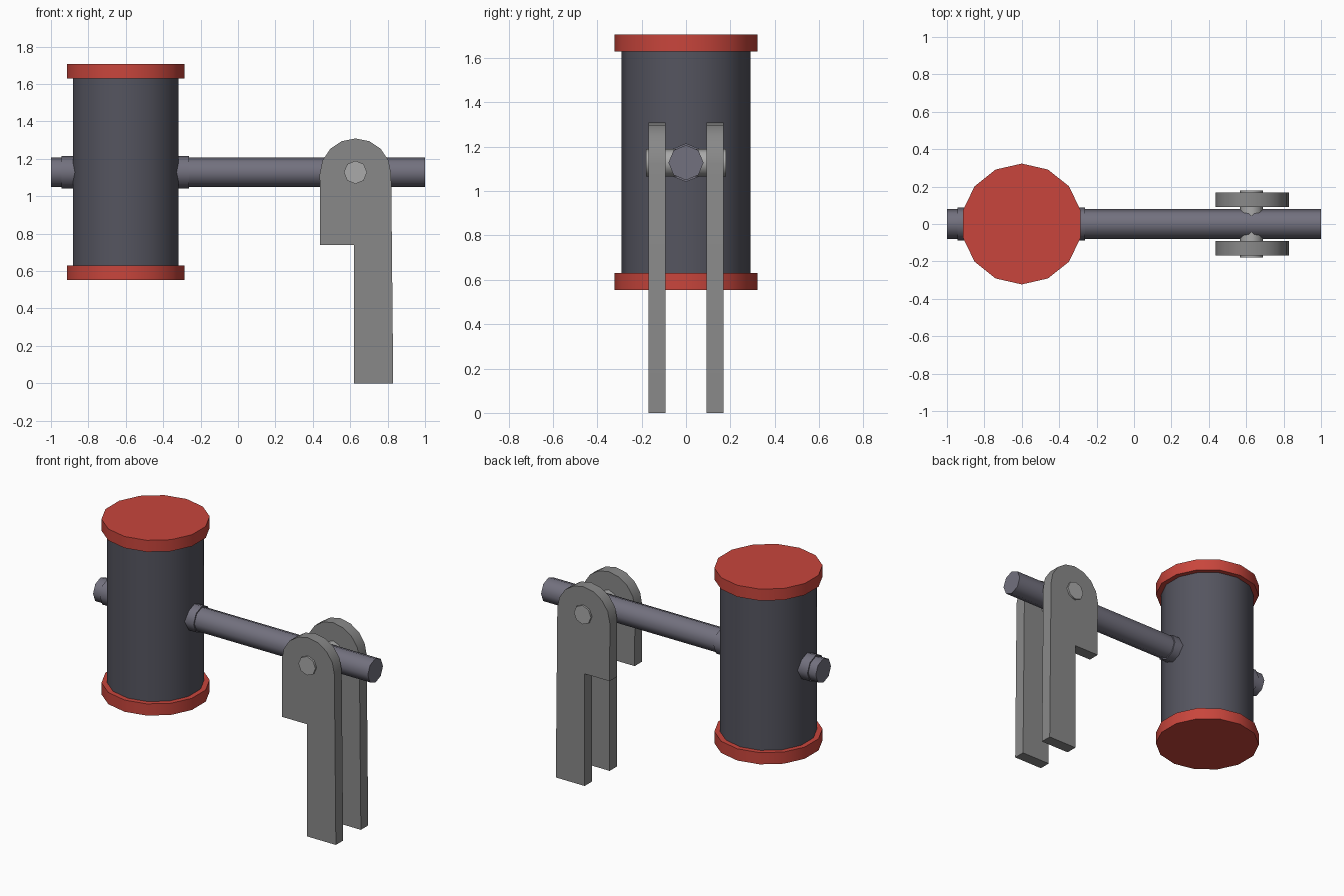
import bpy, bmesh
from math import sin, cos, pi, radians
from mathutils import Vector

if "Cube" in bpy.data.objects:
    bpy.data.objects.remove(bpy.data.objects["Cube"])


def material(name, rgb):
    m = bpy.data.materials.new(name)
    m.diffuse_color = (*rgb, 1)
    m.use_nodes = True
    m.node_tree.nodes["Principled BSDF"].inputs["Base Color"].default_value = m.diffuse_color
    return m


RED = material("red", (0.58, 0.06, 0.045))
DARK = material("dark_slate", (0.09, 0.09, 0.115))
STEEL = material("steel", (0.17, 0.165, 0.21))
GREY = material("mid_grey", (0.25, 0.25, 0.25))
LIGHT = material("light_grey", (0.4, 0.4, 0.4))


def extrude(name, points, vector, mat, angle):
    """Extrude a flat outline along a vector into a capped solid."""
    bm = bmesh.new()
    face = bm.faces.new([bm.verts.new(p) for p in points])
    ext = bmesh.ops.extrude_face_region(bm, geom=[face], use_keep_orig=True)
    top = [v for v in ext["geom"] if isinstance(v, bmesh.types.BMVert)]
    bmesh.ops.translate(bm, verts=top, vec=vector)
    bmesh.ops.recalc_face_normals(bm, faces=bm.faces[:])
    mesh = bpy.data.meshes.new(name)
    bm.to_mesh(mesh)
    bm.free()
    mesh.materials.append(mat)
    ob = bpy.data.objects.new(name, mesh)
    bpy.context.collection.objects.link(ob)
    bpy.ops.object.select_all(action='DESELECT')
    ob.select_set(True)
    bpy.context.view_layer.objects.active = ob
    bpy.ops.object.shade_smooth_by_angle(angle=radians(angle))
    return ob


def rod(name, start, end, radius, sides, mat):
    """Faceted cylinder along one axis, with one corner pointing up (or to +y)."""
    start, end = Vector(start), Vector(end)
    axis = end - start
    up = Vector((0, 1, 0)) if abs(axis.z) > 0 else Vector((0, 0, 1))
    side = axis.normalized().cross(up)
    ring = [start + radius * (up * cos(2 * pi * i / sides) + side * sin(2 * pi * i / sides))
            for i in range(sides)]
    return extrude(name, ring, axis, mat, 50)


HX, AXIS_Z = -0.6, 1.128

# Hammer head and its two end caps
rod("head_body", (HX, 0, 0.6), (HX, 0, 1.66), 0.29, 14, DARK)
rod("head_cap_bottom", (HX, 0, 0.553), (HX, 0, 0.63), 0.323, 14, RED)
rod("head_cap_top", (HX, 0, 1.63), (HX, 0, 1.706), 0.323, 14, RED)

# Handle and the collar through the head
rod("handle", (-1, 0, AXIS_Z), (1, 0, AXIS_Z), 0.079, 8, STEEL)
rod("handle_collar", (-0.945, 0, AXIS_Z), (-0.262, 0, AXIS_Z), 0.087, 8, STEEL)

# Pivot pin through the handle
rod("pivot_pin", (0.628, -0.18, AXIS_Z), (0.628, 0.18, AXIS_Z), 0.062, 8, LIGHT)

# Pair of stepped support plates with rounded tops
outline = [(0.438, 0.738), (0.62, 0.738), (0.62, 0), (0.83, 0)]
outline += [(0.628 + 0.191 * cos(pi * i / 8), 1.118 + 0.191 * sin(pi * i / 8)) for i in range(9)]
for label, y in (("front", -0.168), ("back", 0.092)):
    extrude("support_plate_" + label, [(x, y, z) for x, z in outline], (0, 0.076, 0), GREY, 30)
